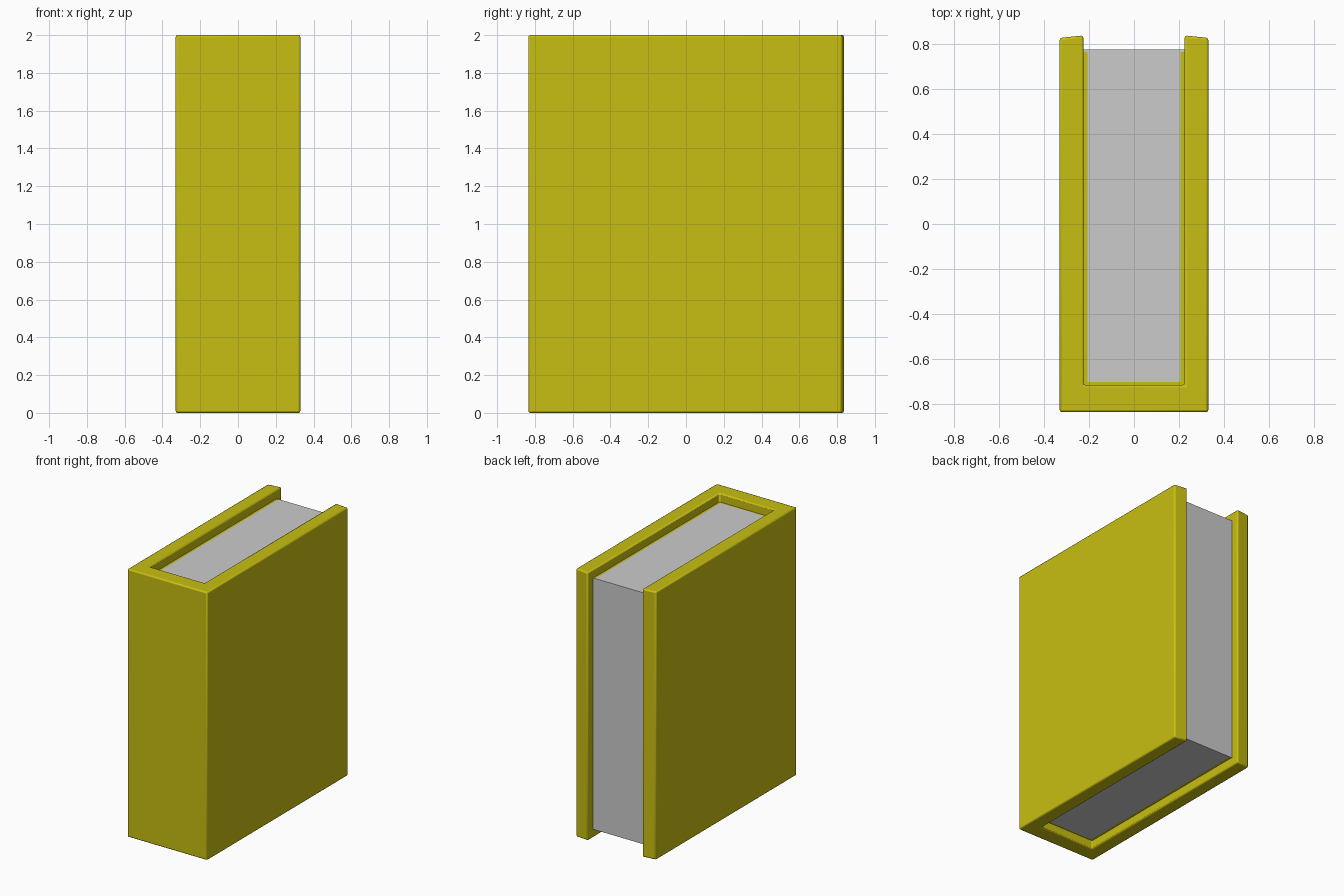
import bpy, bmesh, math

if "Cube" in bpy.data.objects:
    bpy.data.objects.remove(bpy.data.objects["Cube"])


def prism(name, outline, z0, z1, color=None, bevel=0.0):
    """Extrude a plan outline upwards from z0 to z1."""
    bm = bmesh.new()
    face = bm.faces.new([bm.verts.new((x, y, z0)) for x, y in outline])
    top = bmesh.ops.extrude_face_region(bm, geom=[face])["geom"]
    bmesh.ops.translate(bm, vec=(0, 0, z1 - z0),
                        verts=[v for v in top if isinstance(v, bmesh.types.BMVert)])
    bmesh.ops.recalc_face_normals(bm, faces=bm.faces[:])
    mesh = bpy.data.meshes.new(name)
    bm.to_mesh(mesh)
    bm.free()
    obj = bpy.data.objects.new(name, mesh)
    bpy.context.collection.objects.link(obj)
    if color:
        mat = bpy.data.materials.get("cover_yellow") or bpy.data.materials.new("cover_yellow")
        mat.diffuse_color = color
        mat.use_nodes = True
        mat.node_tree.nodes["Principled BSDF"].inputs["Base Color"].default_value = mat.diffuse_color
        mesh.materials.append(mat)
    if bevel:
        mod = obj.modifiers.new("soft_edges", 'BEVEL')
        mod.width = bevel
        mod.segments = 2
        mod.limit_method = 'ANGLE'
        mod.angle_limit = math.radians(40)
    bpy.ops.object.select_all(action='DESELECT')
    obj.select_set(True)
    bpy.context.view_layer.objects.active = obj
    bpy.ops.object.shade_smooth_by_angle(angle=math.radians(30))
    return obj


def mirrored(half):
    """Complete a right-half outline with its mirror image."""
    return half + [(-x, y) for x, y in reversed(half)]


YELLOW = (0.58, 0.52, 0.006, 1)

# U-shaped cover: spine at the front, two boards with slanted fore edges
prism("cover", mirrored([(0.33, -0.835), (0.33, 0.826), (0.225, 0.837), (0.225, -0.715)]),
      0.0, 2.0, YELLOW, 0.01)

# Thin lining that shows as a ledge around the pages
prism("cover_lining", mirrored([(0.232, -0.725), (0.232, 0.764)]), 0.064, 1.936, YELLOW)

# Page block, flaring to the boards at the fore edge
prism("pages", mirrored([(0.206, -0.701), (0.206, 0.764), (0.228, 0.764), (0.228, 0.775)]),
      0.062, 1.938)
